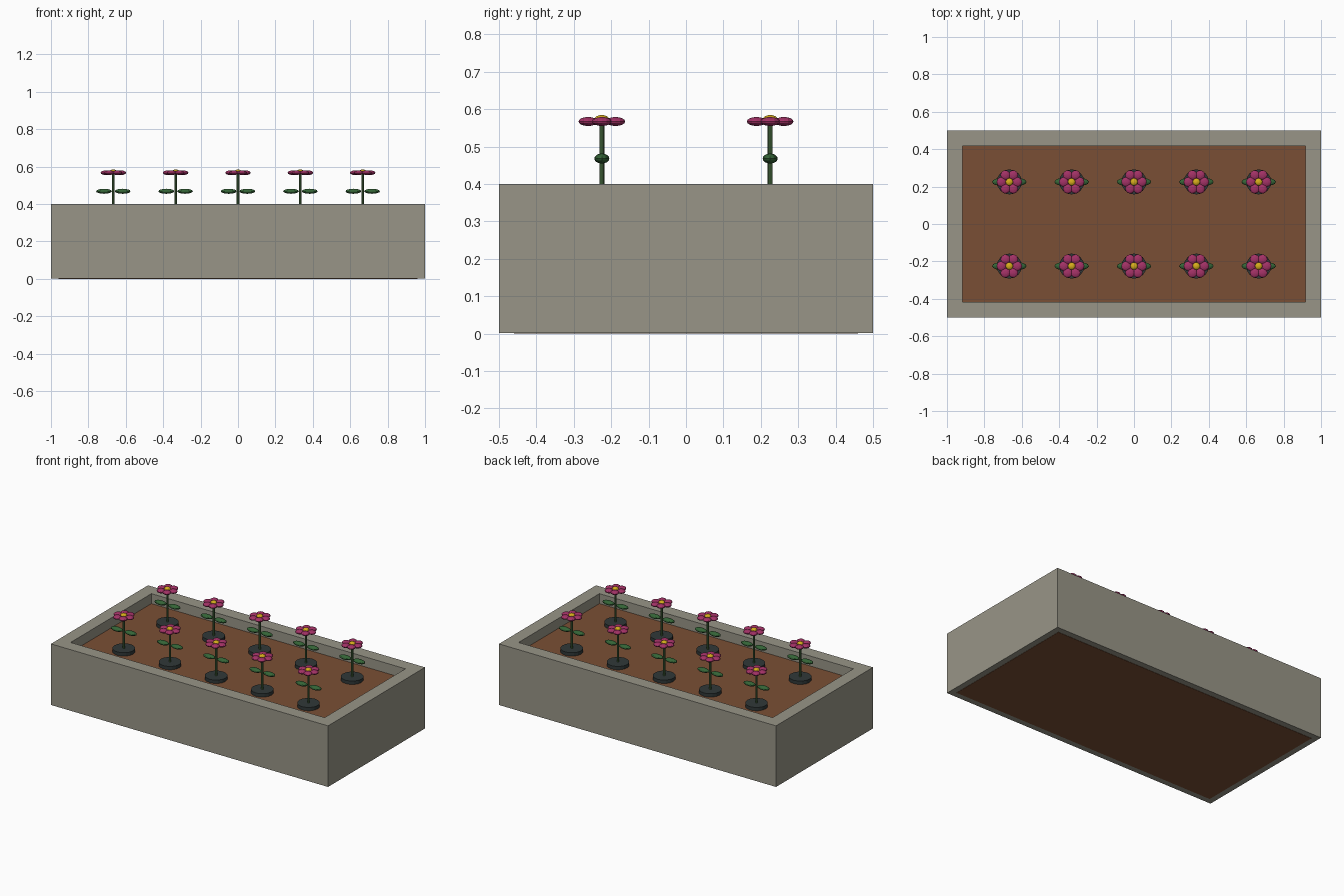
import bpy, bmesh, math
from mathutils import Matrix, Vector

if "Cube" in bpy.data.objects:
    bpy.data.objects.remove(bpy.data.objects["Cube"])


def material(name, color):
    m = bpy.data.materials.new(name)
    m.diffuse_color = (*color, 1)
    m.use_nodes = True
    m.node_tree.nodes["Principled BSDF"].inputs["Base Color"].default_value = m.diffuse_color
    return m


STONE = material("stone grey", (0.315, 0.302, 0.245))
SOIL = material("soil brown", (0.195, 0.078, 0.035))
MULCH = material("dark slate", (0.03, 0.04, 0.04))
STEM = material("stem green", (0.065, 0.15, 0.05))
LEAF = material("leaf green", (0.035, 0.13, 0.038))
PETAL = material("petal magenta", (0.37, 0.032, 0.135))
HEART = material("flower yellow", (0.68, 0.42, 0.012))


def finish(name, bm, mat):
    mesh = bpy.data.meshes.new(name)
    bm.to_mesh(mesh)
    bm.free()
    mesh.materials.append(mat)
    obj = bpy.data.objects.new(name, mesh)
    bpy.context.collection.objects.link(obj)
    return obj


def box(name, lo, hi, mat):
    lo, hi = Vector(lo), Vector(hi)
    bm = bmesh.new()
    bmesh.ops.create_cube(bm, size=1, matrix=Matrix.Translation((lo + hi) / 2)
                          @ Matrix.Diagonal((*(hi - lo), 1)))
    return finish(name, bm, mat)


def add_ellipsoid(bm, center, radii, segs=12, rings=8):
    bmesh.ops.create_uvsphere(bm, u_segments=segs, v_segments=rings, radius=1,
                              matrix=Matrix.Translation(center) @ Matrix.Diagonal((*radii, 1)))


def cylinder(name, r, z0, z1, segs, mat):
    bm = bmesh.new()
    bmesh.ops.create_cone(bm, cap_ends=True, segments=segs, radius1=r, radius2=r, depth=z1 - z0,
                          matrix=Matrix.Translation((0, 0, (z0 + z1) / 2)))
    return finish(name, bm, mat)


# Planter walls: full-depth ends, long walls fitted between them
T, H, LIFT = 1 / 12, 0.4, 0.0015
for side, label in ((-1, "left"), (1, "right")):
    xs = sorted((side, side * (1 - T)))
    box(f"{label}_wall", (xs[0], -0.5, LIFT), (xs[1], 0.5, H), STONE)
for side, label in ((-1, "front"), (1, "back")):
    ys = sorted((side * 0.5, side * (0.5 - T)))
    box(f"{label}_wall", (T - 1, ys[0], LIFT), (1 - T, ys[1], H), STONE)

# Soil block, tucked into the walls
SOIL_Z = 0.335
box("soil", (-0.96, -0.46, 0), (0.96, 0.46, SOIL_Z), SOIL)

# One flower, built at the origin
disc = cylinder("plant_base", 0.067, SOIL_Z - 0.01, 0.357, 16, MULCH)
stem = cylinder("stem", 0.0068, SOIL_Z, 0.567, 8, STEM)

bm = bmesh.new()
for s in (-1, 1):
    add_ellipsoid(bm, (s * 0.05, 0, 0.468), (0.042, 0.02, 0.0135))
leaves = finish("leaves", bm, LEAF)

bm = bmesh.new()
for i in range(6):
    a = i * math.pi / 3
    add_ellipsoid(bm, (0.042 * math.cos(a), 0.042 * math.sin(a), 0.567), (0.026, 0.026, 0.012))
petals = finish("petals", bm, PETAL)

bm = bmesh.new()
add_ellipsoid(bm, (0, 0, 0.572), (0.02, 0.02, 0.0125))
heart = finish("flower_heart", bm, HEART)

# Two rows of five flowers sharing the same meshes
parts = (disc, stem, leaves, petals, heart)
for row in (-0.225, 0.225):
    for col in range(-2, 3):
        for p in parts:
            first = row < 0 and col == -2
            obj = p if first else p.copy()
            if not first:
                bpy.context.collection.objects.link(obj)
            obj.location = (col / 3, row, 0)
